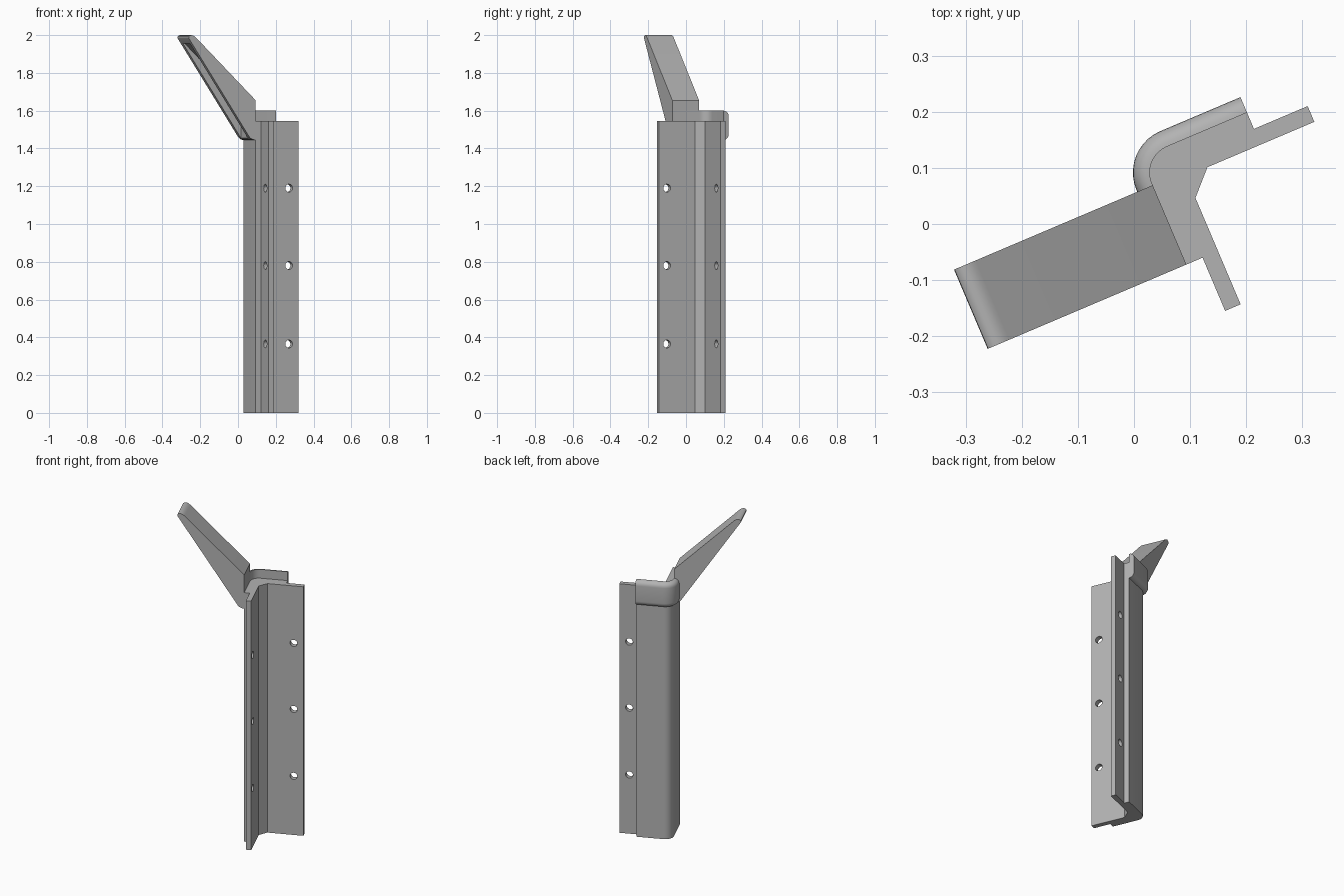
import bpy, bmesh, math
from mathutils import Vector, Matrix

cube = bpy.data.objects.get("Cube")
if cube:
    bpy.data.objects.remove(cube)

TURN = math.radians(23)      # whole bracket is turned about z
WALL, FRONT, BACK = 0.0577, -0.103, 0.104   # body outer wall lines
RADIUS, THICK = 0.05, 0.03

grey = bpy.data.materials.new("plain grey")
grey.use_nodes = True
grey.diffuse_color = (0.45, 0.45, 0.45, 1)
grey.node_tree.nodes["Principled BSDF"].inputs["Base Color"].default_value = (0.45, 0.45, 0.45, 1)


def make(name, bm):
    bmesh.ops.recalc_face_normals(bm, faces=bm.faces)
    mesh = bpy.data.meshes.new(name)
    bm.to_mesh(mesh)
    bm.free()
    mesh.materials.append(grey)
    ob = bpy.data.objects.new(name, mesh)
    ob.rotation_euler.z = TURN
    bpy.context.collection.objects.link(ob)
    return ob


def prism(name, points, shift):
    bm = bmesh.new()
    face = bm.faces.new([bm.verts.new(p) for p in points])
    new = bmesh.ops.extrude_face_region(bm, geom=[face])["geom"]
    verts = [g for g in new if isinstance(g, bmesh.types.BMVert)]
    bmesh.ops.translate(bm, verts=verts, vec=shift)
    return make(name, bm)


def select(ob):
    bpy.ops.object.select_all(action="DESELECT")
    ob.select_set(True)
    bpy.context.view_layer.objects.active = ob


def cut(ob, cutter):
    cutter.hide_render = True
    bpy.context.view_layer.update()
    mod = ob.modifiers.new("cut", "BOOLEAN")
    mod.operation, mod.solver, mod.object = "DIFFERENCE", "EXACT", cutter
    select(ob)
    bpy.ops.object.modifier_apply(modifier=mod.name)
    bpy.data.objects.remove(cutter)


def corner(steps=10):
    """Rounded outer corner of the body: list of (point, outward normal)."""
    centre = Vector((WALL + RADIUS, BACK - RADIUS))
    out = []
    for i in range(steps + 1):
        a = math.pi - math.pi / 2 * i / steps
        n = Vector((math.cos(a), math.sin(a)))
        out.append((centre + RADIUS * n, n))
    return out


# Angle-shaped body with two thin flanges
outline = [(WALL, FRONT)] + [tuple(p) for p, n in corner()] + [
    (0.263, BACK), (0.263, 0.0725), (0.367, 0.0725), (0.367, 0.042),
    (0.160, 0.042), (0.119, 0.0), (0.119, -0.206), (0.089, -0.206), (0.089, FRONT)]
body = prism("angle_body", [(x, y, 0) for x, y in outline], (0, 0, 1.545))

# Screw holes through both flanges
bm = bmesh.new()
for z in (0.365, 0.78, 1.19):
    for place, tilt in (((0.311, 0.057, z), Matrix.Rotation(math.pi / 2, 4, "X")),
                        ((0.104, -0.16, z), Matrix.Rotation(math.pi / 2, 4, "Y"))):
        bmesh.ops.create_cone(bm, cap_ends=True, segments=24, radius1=0.021, radius2=0.021,
                              depth=0.08, matrix=Matrix.Translation(place) @ tilt)
cut(body, make("hole_cutter", bm))

# Rounded collar wrapped round the top of the body
path = [(Vector((WALL, FRONT + 0.0005)), Vector((-1, 0)))] + corner()
path.append((Vector((0.263, BACK)), Vector((0, 1))))
low, high = 1.445, 1.6
arc = [math.pi / 2 * i / 6 for i in range(7)]
section = [(THICK * math.sin(a), low + THICK * (1 - math.cos(a))) for a in arc]
section += [(THICK * math.cos(a), high - THICK * (1 - math.sin(a))) for a in arc]
bm = bmesh.new()
rings = []
for p, n in path:
    rings.append([bm.verts.new((p.x + n.x * t, p.y + n.y * t, z)) for t, z in section])
for r, s in zip(rings, rings[1:]):
    for i in range(len(r)):
        j = (i + 1) % len(r)
        bm.faces.new((r[i], r[j], s[j], s[i]))
bm.faces.new(rings[0])
bm.faces.new(rings[-1])
collar = make("rounded_collar", bm)

# Sloping arm with a rounded tip
side = [(WALL, 1.445), (WALL, 1.655), (-0.285, 1.987), (-0.292, 1.993), (-0.301, 1.998),
        (-0.311, 2.0), (-0.32, 1.998), (-0.326, 1.993), (-0.327, 1.987), (-0.324, 1.98),
        (0.021, 1.462), (0.029, 1.454), (0.042, 1.447)]
arm = prism("sloping_arm", [(u, FRONT, z) for u, z in side], (0, 0.1535, 0))

# Channel that hollows the arm from beneath
hollow = [(0.0265, 1.641), (-0.30, 1.958), (-0.36, 1.95), (-0.05, 1.42), (0.0265, 1.42)]
cut(arm, prism("channel_cutter", [(u, FRONT + THICK, z) for u, z in hollow],
               (0, 0.1535 - 2 * THICK, 0)))

for ob in (body, collar, arm):
    select(ob)
    bpy.ops.object.shade_smooth_by_angle(angle=math.radians(30))
